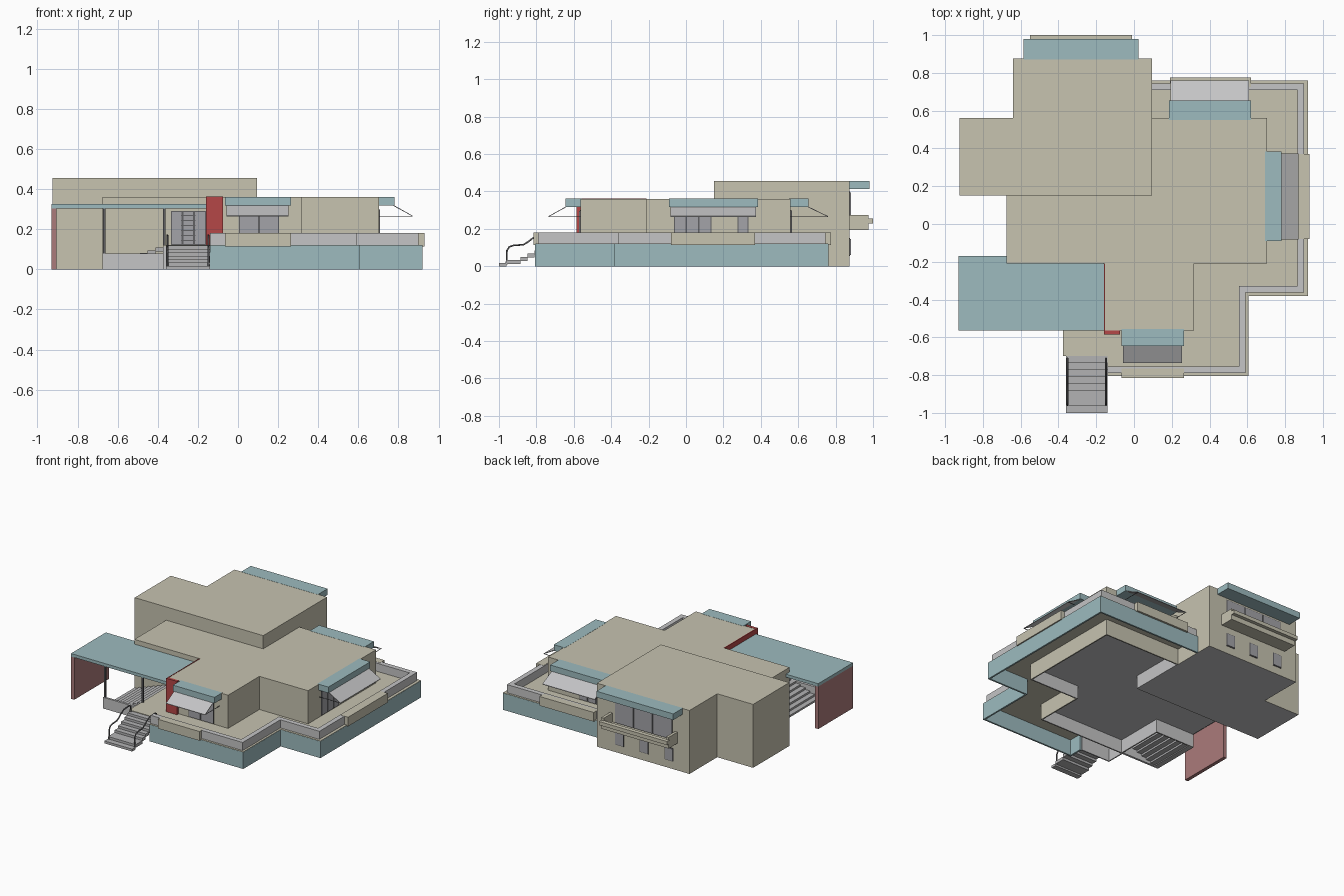
import bpy, bmesh, math
from mathutils import Vector

if "Cube" in bpy.data.objects:
    bpy.data.objects.remove(bpy.data.objects["Cube"])


def material(name, r, g, b):
    m = bpy.data.materials.new(name)
    lin = [c / 12.92 if c <= 0.04045 else ((c + 0.055) / 1.055) ** 2.4 for c in (r, g, b)]
    m.diffuse_color = (*lin, 1)
    m.use_nodes = True
    m.node_tree.nodes["Principled BSDF"].inputs["Base Color"].default_value = m.diffuse_color
    return m


BEIGE = material("beige_render", 0.78, 0.765, 0.69)
TEAL = material("pale_teal", 0.615, 0.735, 0.75)
GRAY = material("light_gray", 0.77, 0.77, 0.775)
STEP = material("step_gray", 0.70, 0.70, 0.705)
GLASS = material("window_gray", 0.64, 0.64, 0.66)
DARK = material("dark_metal", 0.38, 0.38, 0.39)
RED = material("red", 0.71, 0.28, 0.28)
ROSE = material("dusty_red", 0.67, 0.48, 0.48)


def mesh_object(name, verts, faces, *mats):
    me = bpy.data.meshes.new(name)
    me.from_pydata([tuple(v) for v in verts], [], faces)
    bm = bmesh.new()
    bm.from_mesh(me)
    bmesh.ops.recalc_face_normals(bm, faces=bm.faces)
    for f in bm.faces:                       # second material goes on undersides
        if len(mats) > 1 and f.normal.z < -0.5:
            f.material_index = 1
    bm.to_mesh(me)
    bm.free()
    for m in mats:
        me.materials.append(m)
    ob = bpy.data.objects.new(name, me)
    bpy.context.collection.objects.link(ob)
    return ob


def prism(name, pts, z0, z1, *mats):
    n = len(pts)
    verts = [(x, y, z) for z in (z0, z1) for x, y in pts]
    faces = [tuple(range(n)), tuple(range(n, 2 * n))]
    faces += [(i, (i + 1) % n, n + (i + 1) % n, n + i) for i in range(n)]
    return mesh_object(name, verts, faces, *mats)


def box(name, x0, x1, y0, y1, z0, z1, *mats):
    return prism(name, [(x0, y0), (x1, y0), (x1, y1), (x0, y1)], z0, z1, *mats)


def wall(name, pts, t, z0, z1, mat, closed=False):
    """Right-angled wall along a path, thickened to the left of travel."""
    p = [Vector(q) for q in pts]
    n = len(p)
    segs = n if closed else n - 1
    normals = []
    for i in range(segs):
        d = (p[(i + 1) % n] - p[i]).normalized()
        normals.append(Vector((-d.y, d.x)))
    verts = []
    for i in range(n):
        off = Vector((0, 0))
        if closed or i > 0:
            off += normals[i - 1]
        if closed or i < n - 1:
            off += normals[i]
        q = p[i] + off * t
        verts += [(*p[i], z0), (*q, z0), (*q, z1), (*p[i], z1)]
    faces = []
    for i in range(segs):
        a, b = 4 * i, 4 * ((i + 1) % n)
        faces += [(a + k, a + (k + 1) % 4, b + (k + 1) % 4, b + k) for k in range(4)]
    if not closed:
        faces += [(0, 1, 2, 3), tuple(4 * (n - 1) + k for k in range(4))]
    return mesh_object(name, verts, faces, mat)


def on_face(side, plane, u, d, z):
    """Point at u along a facade, d out from it."""
    return {"front": (u, plane - d, z), "right": (plane + d, u, z), "back": (u, plane + d, z)}[side]


def extrude_profile(name, side, plane, u0, u1, prof, mat):
    n = len(prof)
    verts = [on_face(side, plane, u, d, z) for u in (u0, u1) for d, z in prof]
    faces = [tuple(range(n)), tuple(range(n, 2 * n))]
    faces += [(i, (i + 1) % n, n + (i + 1) % n, n + i) for i in range(n)]
    return mesh_object(name, verts, faces, mat)


def plate(name, side, plane, u0, u1, z0, z1, d0, d1, mat):
    return extrude_profile(name, side, plane, u0, u1, [(d0, z0), (d1, z0), (d1, z1), (d0, z1)], mat)


def window(name, side, plane, u0, u1, z0, z1, panes):
    plate(name + "_frame", side, plane, u0, u1, z0, z1, -0.002, 0.003, DARK)
    w = (u1 - u0) / panes
    for i in range(panes):
        a = u0 + i * w
        plate(f"{name}_pane_{i}", side, plane, a + 0.005, a + w - 0.005, z0 + 0.005, z1 - 0.005,
              0.0, 0.006, GLASS)


def tube(name, pts, r, mat):
    cu = bpy.data.curves.new(name, "CURVE")
    cu.dimensions = "3D"
    cu.bevel_depth = r
    cu.bevel_resolution = 1
    cu.use_fill_caps = True
    sp = cu.splines.new("POLY")
    sp.points.add(len(pts) - 1)
    for q, c in zip(sp.points, pts):
        q.co = (*c, 1)
    cu.materials.append(mat)
    ob = bpy.data.objects.new(name, cu)
    bpy.context.collection.objects.link(ob)


# Main volumes
prism("tall_block", [(-0.925, 0.15), (0.095, 0.15), (0.095, 0.875), (-0.64, 0.875),
                     (-0.64, 0.56), (-0.925, 0.56)], 0, 0.455, BEIGE, GRAY)
prism("main_block", [(-0.675, -0.21), (-0.155, -0.21), (-0.155, -0.565), (0.317, -0.565),
                     (0.317, -0.21), (0.703, -0.21), (0.703, 0.56), (-0.675, 0.56)][:7]
      + [(0.0, 0.56), (0.0, 0.25), (-0.675, 0.25)], 0.10, 0.36, BEIGE, GRAY)

# Hollow base under the main block: beige outside, gray lining and ceiling
base = [(-0.675, -0.21), (-0.37, -0.21), (-0.37, -0.565), (0.317, -0.565), (0.317, -0.21),
        (0.703, -0.21), (0.703, 0.56), (0.09, 0.56), (0.09, 0.16), (-0.675, 0.16)]
inner = [(-0.67, -0.205), (-0.365, -0.205), (-0.365, -0.56), (0.312, -0.56), (0.312, -0.205),
         (0.698, -0.205), (0.698, 0.555), (0.095, 0.555), (0.095, 0.15), (-0.67, 0.15)]
wall("base_wall", base[:8], 0.005, 0, 0.118, BEIGE)
wall("base_lining", inner[:8], 0.004, 0, 0.11, GRAY)
prism("base_ceiling", inner, 0.095, 0.10, GRAY)
box("base_inner_wall", 0.094, 0.099, 0.15, 0.555, 0, 0.1, GRAY)
box("base_cross_wall", -0.67, 0.095, 0.146, 0.151, 0, 0.1, GRAY)

# Terrace floor, skirt and parapet
prism("terrace_floor", [(-0.375, -0.70), (-0.14, -0.70), (-0.14, -0.805), (0.605, -0.805),
                        (0.605, -0.38), (0.92, -0.38), (0.92, 0.76), (0.09, 0.76), (0.09, 0.0),
                        (-0.375, -0.205)][:8] + [(0.09, -0.2), (-0.375, -0.2)], 0.114, 0.122, BEIGE)
wall("terrace_skirt", [(-0.14, -0.70), (-0.14, -0.806), (0.606, -0.806), (0.606, -0.381),
                       (0.921, -0.381), (0.921, 0.761), (0.095, 0.761)], 0.012, 0, 0.119, TEAL)
wall("terrace_parapet", [(-0.14, -0.79), (0.59, -0.79), (0.59, -0.363), (0.90, -0.363),
                         (0.90, 0.745), (0.095, 0.745)], 0.035, 0.12, 0.18, GRAY)
wall("porch_skirt", [(-0.375, -0.565), (-0.375, -0.70), (-0.14, -0.70)], 0.008, 0, 0.115, GRAY)

# Planter boxes on the parapet
box("front_planter", -0.065, 0.265, -0.815, -0.765, 0.115, 0.181, BEIGE)
box("right_planter", 0.87, 0.93, -0.08, 0.37, 0.115, 0.181, BEIGE)
box("back_planter", 0.19, 0.62, 0.725, 0.775, 0.115, 0.181, BEIGE)

# Window hoods with sloping awnings and thin brackets
for side, plane, u0, u1, hood, reach in (("front", -0.565, -0.065, 0.265, 0.08, 0.17),
                                         ("right", 0.703, -0.09, 0.385, 0.077, 0.167),
                                         ("back", 0.56, 0.185, 0.62, 0.095, 0.20)):
    plate(side + "_hood", side, plane, u0, u1, 0.318, 0.361, -0.01, hood, TEAL)
    extrude_profile(side + "_awning", side, plane, u0 + 0.008, u1 - 0.012,
                    [(hood - 0.005, 0.316), (hood - 0.005, 0.321), (reach, 0.268), (reach, 0.264)], GRAY)
    for k, u in enumerate((u0 + 0.012, u1 - 0.016)):
        tube(f"{side}_bracket_{k}", [on_face(side, plane, u, 0, 0.265),
                                     on_face(side, plane, u, reach, 0.265)], 0.002, DARK)

# Terrace doors and windows
window("front_door", "front", -0.565, 0.005, 0.205, 0.125, 0.30, 2)
window("right_door", "right", 0.703, -0.065, 0.135, 0.125, 0.30, 3)
window("right_window", "right", 0.703, 0.275, 0.335, 0.16, 0.30, 1)
window("back_door", "back", 0.56, 0.25, 0.45, 0.125, 0.30, 3)
window("back_window", "back", 0.56, 0.52, 0.58, 0.16, 0.30, 1)

# Entrance door with side lights and slats
window("entrance", "front", -0.21, -0.335, -0.16, 0.122, 0.29, 3)
for i in range(6):
    plate(f"entrance_slat_{i}", "front", -0.21, -0.285, -0.212, 0.14 + i * 0.025, 0.147 + i * 0.025,
          0.004, 0.009, DARK)

# Red corner wall and carport canopy
box("red_wall_front", -0.16, -0.075, -0.585, -0.565, 0.121, 0.362, RED)
box("red_wall_side", -0.16, -0.154, -0.57, -0.211, 0.121, 0.362, RED)
box("canopy_roof", -0.93, -0.158, -0.565, -0.17, 0.304, 0.326, TEAL)
box("canopy_wall", -0.93, -0.905, -0.563, -0.172, 0, 0.305, ROSE)

# Front stairs and curved handrails
edges = [-0.70, -0.737, -0.773, -0.81, -0.847, -0.884, -0.96, -1.0]
for i in range(7):
    top = 0.118 - i * 0.0168
    box(f"front_step_{i}", -0.36, -0.14, edges[i + 1], edges[i], max(0, top - 0.022), top, STEP)
for k, x in enumerate((-0.352, -0.148)):
    tube(f"handrail_{k}", [(x, -0.96, 0.01), (x, -0.957, 0.085), (x, -0.945, 0.104), (x, -0.92, 0.112),
                           (x, -0.87, 0.115), (x, -0.845, 0.13), (x, -0.82, 0.15), (x, -0.79, 0.165),
                           (x, -0.73, 0.17), (x, -0.712, 0.16), (x, -0.71, 0.11)], 0.005, DARK)

# Side stairs under the canopy, with low wall and posts
for i in range(8):
    top = 0.108 - i * 0.0135
    x = -0.375 - i * 0.0375
    box(f"side_step_{i}", x - 0.0375, x, -0.55, -0.21, max(0, top - 0.02), top, STEP)
box("side_stair_wall", -0.675, -0.372, -0.565, -0.55, 0, 0.08, GRAY)
for k, x in enumerate((-0.666, -0.368)):
    box(f"canopy_post_{k}", x - 0.006, x + 0.006, -0.558, -0.546, 0.07, 0.305, DARK)

# Rear hood, balcony and windows on the tall block
box("rear_hood", -0.585, 0.025, 0.87, 0.98, 0.412, 0.456, TEAL)
box("balcony_floor", -0.545, -0.01, 0.87, 0.975, 0.195, 0.21, BEIGE)
box("balcony_front", -0.545, -0.01, 0.96, 0.975, 0.195, 0.235, BEIGE)
for k, x in enumerate((-0.545, -0.03)):
    box(f"balcony_end_{k}", x, x + 0.02, 0.87, 0.975, 0.195, 0.275, BEIGE)
box("balcony_rail", -0.55, -0.01, 0.97, 1.0, 0.23, 0.256, BEIGE)
window("balcony_window", "back", 0.875, -0.505, -0.05, 0.212, 0.40, 3)
for k, x in enumerate((-0.515, -0.315, -0.12)):
    window(f"lower_window_{k}", "back", 0.875, x, x + 0.07, 0.055, 0.15, 1)
